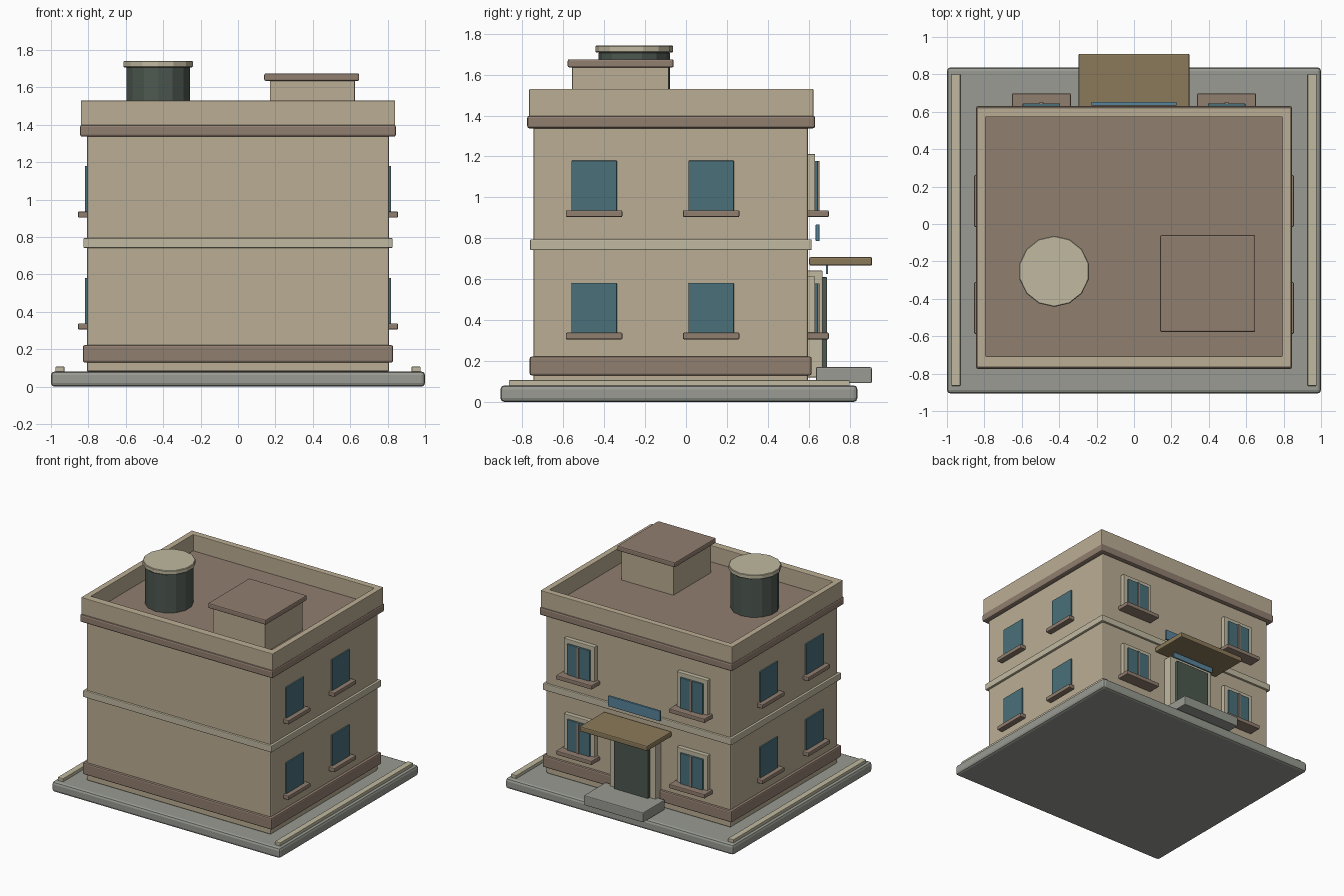
import bpy, bmesh

if "Cube" in bpy.data.objects:
    bpy.data.objects.remove(bpy.data.objects["Cube"])


def material(name, hexcol):
    rgb = [int(hexcol[i:i + 2], 16) / 255 for i in (0, 2, 4)]
    m = bpy.data.materials.new(name)
    m.diffuse_color = [c / 12.92 if c <= 0.04045 else ((c + 0.055) / 1.055) ** 2.4 for c in rgb] + [1]
    m.use_nodes = True
    m.node_tree.nodes["Principled BSDF"].inputs["Base Color"].default_value = m.diffuse_color
    return m


WALL = material("plaster", "BBAE94")
BROWN = material("brown_trim", "917E70")
CREAM = material("cream_trim", "C0B9A0")
STONE = material("paving", "989B92")
GLASS = material("glass", "4A707A")
DARK = material("dark_green", "4D5850")
OCHRE = material("canopy_ochre", "8B7A5A")
BLUE = material("blue_panel", "58859B")


def finish(name, bm, mat, bevel, segments=2):
    me = bpy.data.meshes.new(name)
    bm.to_mesh(me)
    bm.free()
    ob = bpy.data.objects.new(name, me)
    bpy.context.collection.objects.link(ob)
    me.materials.append(mat)
    if bevel:
        mod = ob.modifiers.new("soft_edges", 'BEVEL')
        mod.width, mod.segments, mod.limit_method = bevel, segments, 'ANGLE'
    return ob


def box(name, x, y, z, mat, bevel=0.004):
    """Box from (min, max) pairs on each axis."""
    bm = bmesh.new()
    bmesh.ops.create_cube(bm, size=1)
    for v in bm.verts:
        for i, (a, b) in enumerate((x, y, z)):
            v.co[i] = (a + b) / 2 + v.co[i] * (b - a)
    return finish(name, bm, mat, bevel)


def drum(name, x, y, z, r, mat, sides=14, bevel=0.004):
    bm = bmesh.new()
    bmesh.ops.create_cone(bm, cap_ends=True, segments=sides, radius1=r, radius2=r, depth=z[1] - z[0])
    bmesh.ops.translate(bm, verts=bm.verts, vec=(x, y, (z[0] + z[1]) / 2))
    return finish(name, bm, mat, bevel, 1)


def parapet(name, outer, inner, z, mat):
    """Hollow rectangular ring; outer and inner are (x0, x1, y0, y1)."""
    bm = bmesh.new()
    rings = []
    for (x0, x1, y0, y1), h in ((outer, z[0]), (outer, z[1]), (inner, z[1]), (inner, z[0])):
        rings.append([bm.verts.new((px, py, h)) for px, py in ((x0, y0), (x1, y0), (x1, y1), (x0, y1))])
    for k in range(4):
        a, b = rings[k], rings[(k + 1) % 4]
        for i in range(4):
            j = (i + 1) % 4
            bm.faces.new((a[i], a[j], b[j], b[i]))
    bmesh.ops.recalc_face_normals(bm, faces=bm.faces)
    return finish(name, bm, mat, 0.004)


# Ground slab with kerbs on both sides
box("ground_slab", (-1, 1), (-0.907, 0.838), (0, 0.082), STONE, 0.02)
for s, side in ((-1, "left"), (1, "right")):
    a, b = sorted((s * 0.928, s * 0.976))
    box(f"kerb_{side}", (a, b), (-0.865, 0.80), (0.075, 0.107), CREAM)

# Building body and horizontal bands
box("main_walls", (-0.808, 0.808), (-0.745, 0.597), (0.08, 1.36), WALL, 0.01)
box("plinth_band", (-0.83, 0.83), (-0.764, 0.614), (0.13, 0.222), BROWN, 0.01)
box("floor_band", (-0.827, 0.827), (-0.762, 0.614), (0.742, 0.795), CREAM, 0.006)
box("roof_cornice", (-0.845, 0.845), (-0.776, 0.631), (1.337, 1.40), BROWN, 0.012)
parapet("roof_parapet", (-0.84, 0.84, -0.766, 0.622), (-0.793, 0.793, -0.706, 0.572), (1.39, 1.53), WALL)

# Rooftop tank and stair hut
drum("water_tank", -0.427, -0.253, (1.39, 1.71), 0.174, DARK)
drum("tank_lid", -0.427, -0.253, (1.708, 1.742), 0.19, CREAM)
box("roof_hut", (0.17, 0.625), (-0.557, -0.085), (1.39, 1.64), WALL)
box("hut_cap", (0.14, 0.648), (-0.578, -0.06), (1.635, 1.675), BROWN, 0.008)

# Windows on both floors
for floor, z in (("lower", 0.337), ("upper", 0.935)):
    for s, side in ((-1, "left"), (1, "right")):
        # Two side-wall windows
        for n, yc in ((1, -0.449), (2, 0.123)):
            a, b = sorted((s * 0.79, s * 0.819))
            box(f"{side}_{floor}_glass_{n}", (a, b), (yc - 0.111, yc + 0.111), (z - 0.01, z + 0.245), GLASS)
            a, b = sorted((s * 0.79, s * 0.855))
            box(f"{side}_{floor}_sill_{n}", (a, b), (yc - 0.138, yc + 0.138), (z - 0.031, z + 0.002), BROWN, 0.006)
        # One entrance-wall window with frame, glass, mullion and sill
        xc = s * 0.495
        box(f"entrance_{floor}_frame_{side}", (xc - 0.135, xc + 0.135), (0.59, 0.631), (z - 0.03, z + 0.277), CREAM)
        box(f"entrance_{floor}_glass_{side}", (xc - 0.1, xc + 0.1), (0.60, 0.645), (z - 0.01, z + 0.243), GLASS)
        box(f"entrance_{floor}_mullion_{side}", (xc - 0.01, xc + 0.01), (0.62, 0.652), (z - 0.01, z + 0.243), BROWN, 0.002)
        box(f"entrance_{floor}_sill_{side}", (xc - 0.157, xc + 0.157), (0.59, 0.698), (z - 0.031, z + 0.002), BROWN, 0.006)

# Entrance: step, door, canopy and blank blue panels
box("entrance_step", (-0.26, 0.26), (0.635, 0.908), (0.092, 0.17), STONE, 0.006)
box("door_frame", (-0.2, 0.2), (0.59, 0.667), (0.12, 0.642), CREAM)
box("door", (-0.15, 0.15), (0.65, 0.69), (0.165, 0.61), DARK)
box("entrance_canopy", (-0.297, 0.297), (0.602, 0.91), (0.667, 0.708), OCHRE, 0.008)
box("upper_panel", (-0.228, 0.228), (0.634, 0.652), (0.787, 0.868), BLUE, 0.003)
box("canopy_light_strip", (-0.19, 0.19), (0.684, 0.694), (0.625, 0.672), BLUE, 0.002)
